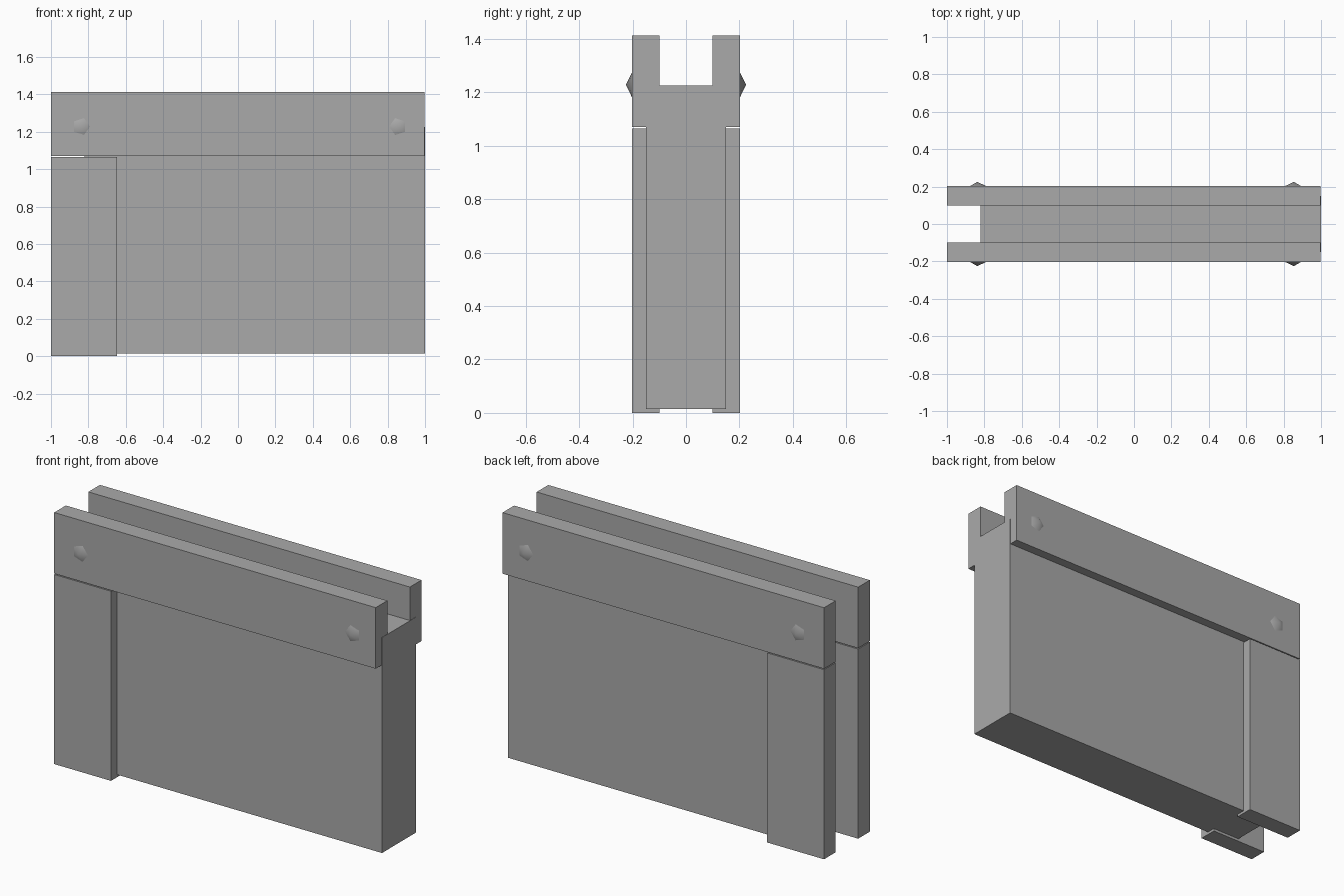
import bpy
import bmesh
import math
from mathutils import Matrix

default = bpy.data.objects.get("Cube")
if default:
    bpy.data.objects.remove(default)

# Single plain grey material
GREY = (0.4, 0.4, 0.4, 1.0)
grey = bpy.data.materials.new("plain_grey")
grey.use_nodes = True
grey.diffuse_color = GREY
grey.node_tree.nodes["Principled BSDF"].inputs["Base Color"].default_value = GREY


def finish(name, bm, smooth=False):
    bmesh.ops.recalc_face_normals(bm, faces=bm.faces)
    for face in bm.faces:
        face.smooth = smooth
    mesh = bpy.data.meshes.new(name)
    bm.to_mesh(mesh)
    bm.free()
    mesh.materials.append(grey)
    obj = bpy.data.objects.new(name, mesh)
    bpy.context.collection.objects.link(obj)
    return obj


def box(name, xs, ys, zs):
    bm = bmesh.new()
    bmesh.ops.create_cube(bm, size=1)
    for v in bm.verts:
        v.co = [lo + (c + 0.5) * (hi - lo) for c, (lo, hi) in zip(v.co, (xs, ys, zs))]
    return finish(name, bm)


def bolt(name, x, side):
    # Low five-sided stud, one corner pointing towards the middle
    bm = bmesh.new()
    bmesh.ops.create_cone(bm, segments=5, radius1=0.058, radius2=0, depth=0.027)
    bmesh.ops.remove_doubles(bm, verts=bm.verts, dist=0.0001)
    tip = max(bm.verts, key=lambda v: v.co.z)
    corner = next(v for v in bm.verts if v is not tip)
    angle = math.atan2(corner.co.y, corner.co.x)
    target = math.pi if x > 0 else 0
    spin = Matrix.Rotation(side * target - angle, 4, 'Z')
    tilt = Matrix.Rotation(-side * math.pi / 2, 4, 'X')
    place = Matrix.Translation((x, side * 0.2115, 1.228))
    bmesh.ops.transform(bm, matrix=place @ tilt @ spin, verts=bm.verts)
    return finish(name, bm, smooth=True)


# Thick central panel
box("core_panel", (-0.82, 1), (-0.15, 0.15), (0.015, 1.225))

# Rails, end posts and studs on both faces
for label, side in (("front", -1), ("back", 1)):
    depth = sorted((side * 0.1, side * 0.203))
    box(label + "_top_rail", (-1, 0.998), depth, (1.07, 1.413))
    box(label + "_end_post", (-1, -0.647), depth, (0, 1.065))
    bolt(label + "_right_stud", -0.838, side)
    bolt(label + "_left_stud", 0.855, side)
